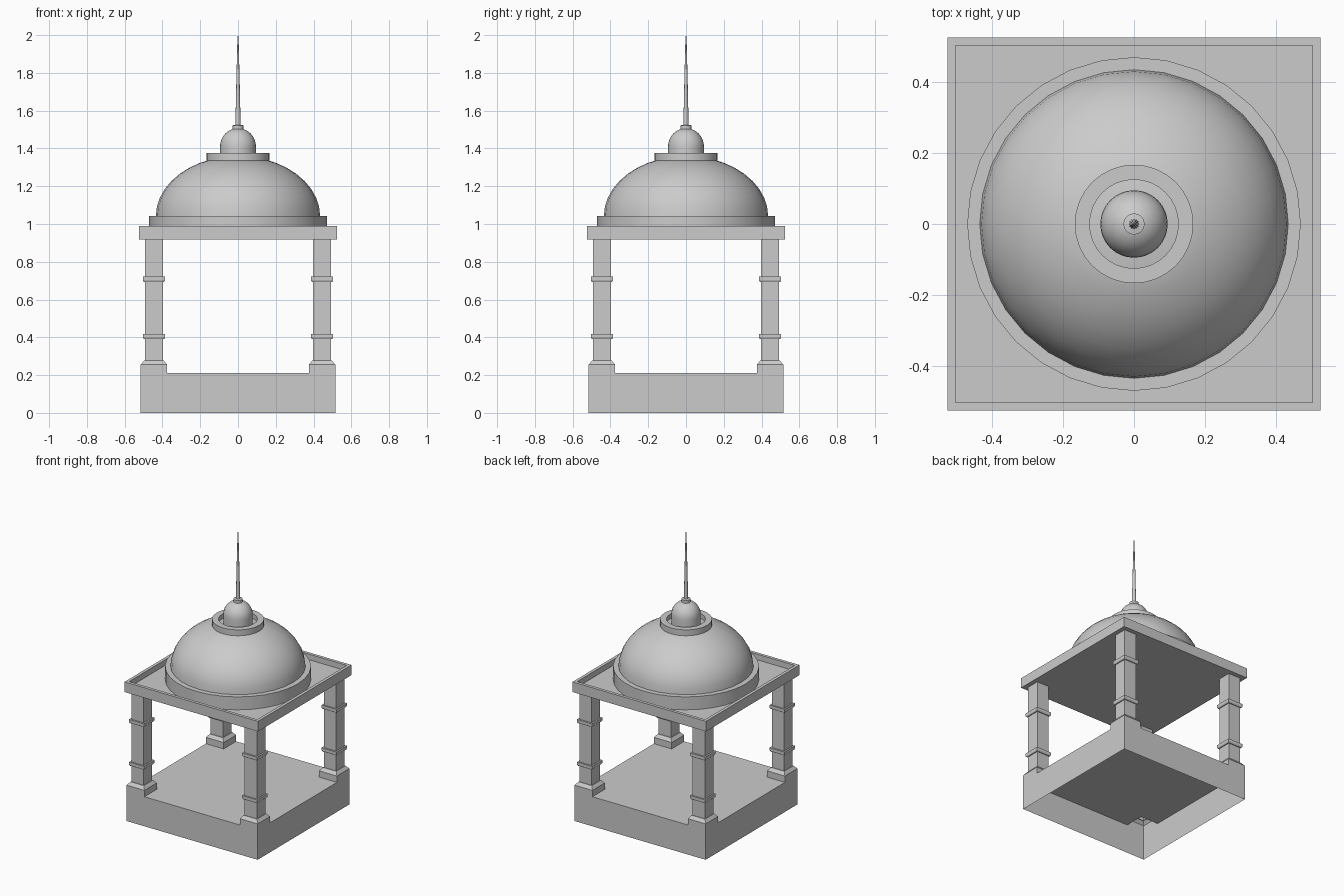
import bpy, bmesh
from math import sin, cos, pi, radians

if "Cube" in bpy.data.objects:
    bpy.data.objects.remove(bpy.data.objects["Cube"], do_unlink=True)

stone = bpy.data.materials.new("grey_stone")
stone.use_nodes = True
GREY = (0.6, 0.6, 0.6, 1)
stone.diffuse_color = GREY
stone.node_tree.nodes["Principled BSDF"].inputs["Base Color"].default_value = GREY


def finish(bm, name, smooth=False):
    bmesh.ops.recalc_face_normals(bm, faces=bm.faces)
    mesh = bpy.data.meshes.new(name)
    bm.to_mesh(mesh)
    bm.free()
    mesh.materials.append(stone)
    obj = bpy.data.objects.new(name, mesh)
    bpy.context.collection.objects.link(obj)
    if smooth:
        bpy.ops.object.select_all(action='DESELECT')
        obj.select_set(True)
        bpy.context.view_layer.objects.active = obj
        bpy.ops.object.shade_smooth_by_angle(angle=radians(35))
    return obj


def lathe(name, profile, sides=32):
    """Spin an (r, z) profile around the z axis."""
    bm = bmesh.new()
    verts = [bm.verts.new((r, 0, z)) for r, z in profile]
    edges = [bm.edges.new(pair) for pair in zip(verts, verts[1:])]
    bmesh.ops.spin(bm, geom=verts + edges, cent=(0, 0, 0), axis=(0, 0, 1),
                   angle=2 * pi, steps=sides)
    bmesh.ops.remove_doubles(bm, verts=bm.verts, dist=0.0002)
    return finish(bm, name, True)


def square_stack(name, cx, cy, levels):
    """Square tube through (half width, z) levels, open at both ends."""
    bm = bmesh.new()
    rings = [[bm.verts.new((cx + h * sx, cy + h * sy, z))
              for sx, sy in ((-1, -1), (1, -1), (1, 1), (-1, 1))]
             for h, z in levels]
    for low, high in zip(rings, rings[1:]):
        for i in range(4):
            j = (i + 1) % 4
            bm.faces.new((low[i], low[j], high[j], high[i]))
    return finish(bm, name)


# Base: hollow plinth with a floor notched at the corners
OUT, INN, FLOOR = 0.515, 0.375, 0.21
bm = bmesh.new()
steps = (-OUT, -INN, INN, OUT)
grid = [[bm.verts.new((x, y, FLOOR)) for x in steps] for y in steps]
corners = []
for j in range(3):
    for i in range(3):
        face = bm.faces.new((grid[j][i], grid[j][i + 1], grid[j + 1][i + 1], grid[j + 1][i]))
        if i != 1 and j != 1:
            corners.append(face)
rim = [e for e in bm.edges if e.is_boundary]
skirt = bmesh.ops.extrude_edge_only(bm, edges=rim)["geom"]
for v in skirt:
    if isinstance(v, bmesh.types.BMVert):
        v.co.z = 0
bmesh.ops.delete(bm, geom=corners, context='FACES_ONLY')
finish(bm, "base")

# Four pillars with pedestals and bands
PX, SHAFT = 0.445, 0.048
for side, sx in (("left", 1), ("right", -1)):
    for end, sy in (("front", -1), ("back", 1)):
        tag = f"{end}_{side}"
        x, y = PX * sx, PX * sy
        square_stack("pedestal_" + tag, x, y,
                     [(0.07, FLOOR), (0.07, 0.255), (0.052, 0.277), (SHAFT, 0.277)])
        square_stack("pillar_" + tag, x, y, [(SHAFT, 0.277), (SHAFT, 0.92)])
        for label, z in (("lower", 0.405), ("upper", 0.708)):
            square_stack(f"{label}_band_{tag}", x, y,
                         [(SHAFT, z - 0.014), (0.054, z - 0.014), (0.059, z - 0.006),
                          (0.059, z + 0.013), (SHAFT, z + 0.013)])

# Roof slab with a sunken top
bm = bmesh.new()
bmesh.ops.create_cube(bm, size=1)
for v in bm.verts:
    v.co.x *= 1.05
    v.co.y *= 1.05
    v.co.z = 0.99 if v.co.z > 0 else 0.918
top = max(bm.faces, key=lambda f: f.calc_center_median().z)
bmesh.ops.inset_region(bm, faces=[top], thickness=0.031)
sunk = bmesh.ops.extrude_discrete_faces(bm, faces=[top])["faces"][0]
rim_edges = [e for e in bm.edges if e.is_boundary]
for v in sunk.verts:
    v.co.z = 0.95
bmesh.ops.bridge_loops(bm, edges=rim_edges)
finish(bm, "roof_slab")

# Dome and its rings
lathe("dome_ring", [(0.47, 0.95), (0.47, 1.042), (0.425, 1.042)])
arc = [pi / 2 * i / 10 for i in range(9)]
lathe("dome", [(0.435 * cos(a), 1.04 + 0.32 * sin(a)) for a in arc] + [(0, 1.345)])
lathe("crown_ring", [(0.155, 1.335), (0.167, 1.335), (0.167, 1.377),
                     (0.125, 1.377), (0.125, 1.34)])

# Finial
ball = [(0.095 * cos(a), 1.41 + 0.097 * sin(a)) for a in [pi / 16 * i for i in range(9)]]
lathe("finial_ball", [(0.095, 1.34)] + ball)
lathe("finial_collar", [(0.03, 1.498), (0.03, 1.522), (0.012, 1.525)], 16)
lathe("finial_spire", [(0.014, 1.522), (0.009, 1.75), (0.003, 1.99), (0, 2.0)], 12)
